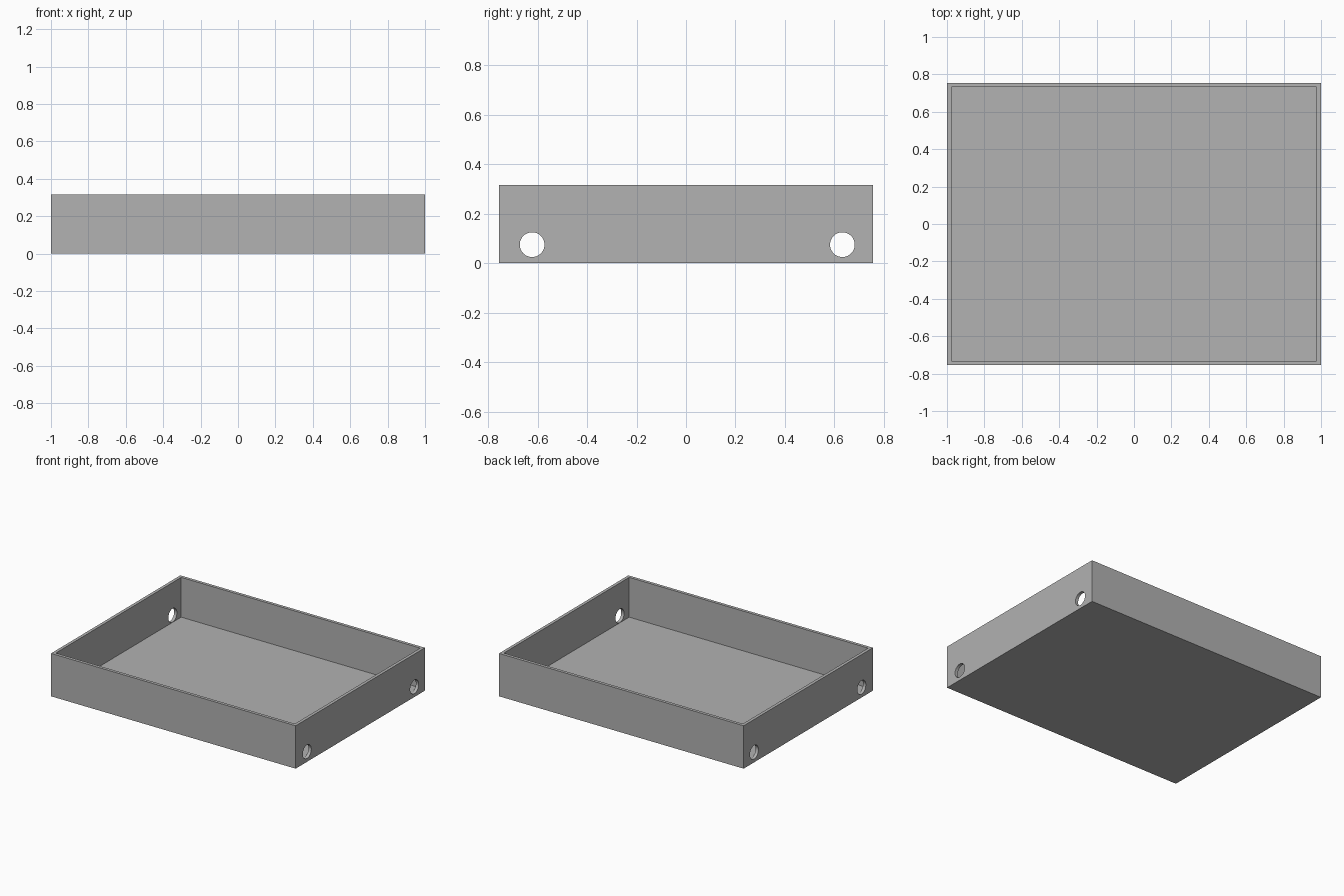
import bpy
import math

if "Cube" in bpy.data.objects:
    bpy.data.objects.remove(bpy.data.objects["Cube"], do_unlink=True)

WIDTH, DEPTH, HEIGHT = 2.0, 1.51, 0.317
WALL = 0.023
HOLE_RADIUS, HOLE_Z = 0.05, 0.075

grey = bpy.data.materials.new("plain grey")
grey.use_nodes = True
colour = (0.445, 0.445, 0.445, 1)
grey.diffuse_color = colour
grey.node_tree.nodes["Principled BSDF"].inputs["Base Color"].default_value = colour


def box(name, size, z):
    bpy.ops.mesh.primitive_cube_add(size=1, location=(0, 0, z))
    obj = bpy.context.object
    obj.name = name
    obj.scale = size
    bpy.ops.object.transform_apply(location=True, rotation=False, scale=True)
    obj.data.materials.append(grey)
    return obj


def cut(target, cutter):
    mod = target.modifiers.new("cut", "BOOLEAN")
    mod.operation = "DIFFERENCE"
    mod.solver = "EXACT"
    mod.object = cutter
    bpy.context.view_layer.objects.active = target
    bpy.ops.object.modifier_apply(modifier=mod.name)
    bpy.data.objects.remove(cutter, do_unlink=True)


# Open tray: a block hollowed from above
tray = box("tray", (WIDTH, DEPTH, HEIGHT), HEIGHT / 2)
cut(tray, box("cavity_cutter", (WIDTH - 2 * WALL, DEPTH - 2 * WALL, HEIGHT), HEIGHT / 2 + WALL))

# Two round holes through each end wall
for y in (-0.622, 0.632):
    bpy.ops.mesh.primitive_cylinder_add(
        vertices=48, radius=HOLE_RADIUS, depth=WIDTH + 0.2,
        location=(0, y, HOLE_Z), rotation=(0, math.pi / 2, 0))
    drill = bpy.context.object
    drill.name = "hole_cutter"
    drill.data.materials.append(grey)
    cut(tray, drill)

# Smooth hole walls, sharp box edges
bpy.ops.object.select_all(action="DESELECT")
tray.select_set(True)
bpy.context.view_layer.objects.active = tray
bpy.ops.object.shade_smooth_by_angle(angle=math.radians(30))
